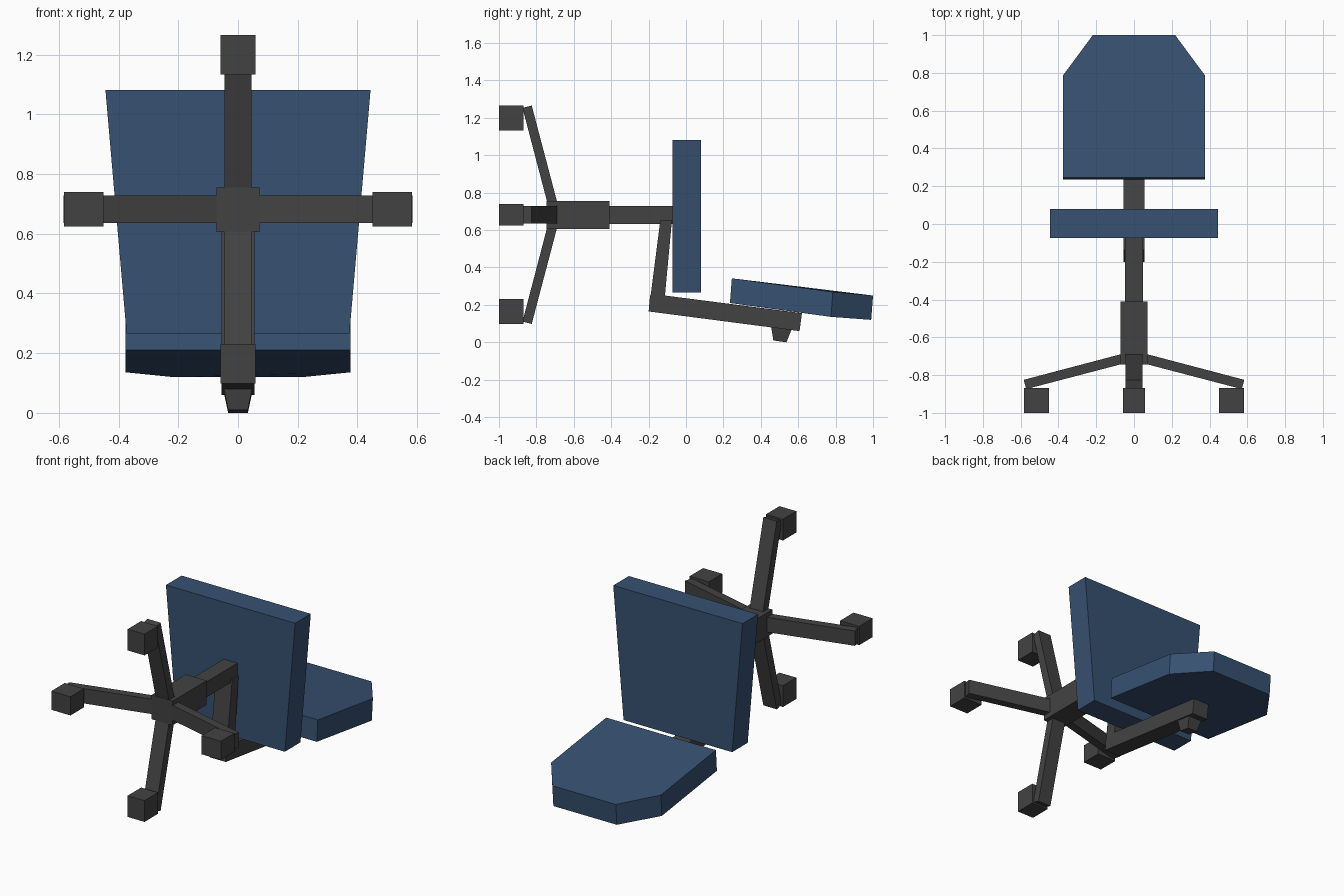
import bpy, math
from mathutils import Matrix, Vector

if "Cube" in bpy.data.objects:
    bpy.data.objects.remove(bpy.data.objects["Cube"])


def mat(name, rgb):
    m = bpy.data.materials.new(name)
    m.diffuse_color = (*rgb, 1)
    m.use_nodes = True
    m.node_tree.nodes["Principled BSDF"].inputs["Base Color"].default_value = m.diffuse_color
    return m


BLUE = mat("blue fabric", (0.038, 0.082, 0.165))
GREY = mat("charcoal plastic", (0.055, 0.055, 0.055))


def loft(name, a, b, m, M=Matrix()):
    """Solid between two matching point loops."""
    n = len(a)
    faces = [tuple(range(n))[::-1], tuple(range(n, 2 * n))]
    faces += [(i, (i + 1) % n, n + (i + 1) % n, n + i) for i in range(n)]
    me = bpy.data.meshes.new(name)
    me.from_pydata([M @ Vector(p) for p in a + b], [], faces)
    me.materials.append(m)
    ob = bpy.data.objects.new(name, me)
    bpy.context.collection.objects.link(ob)
    # consistent outward normals
    import bmesh
    bm = bmesh.new()
    bm.from_mesh(me)
    bmesh.ops.recalc_face_normals(bm, faces=bm.faces)
    bm.to_mesh(me)
    bm.free()
    return ob


def side_profile(name, pts, w, m, M=Matrix()):
    """Extrude a (y, z) outline across x by half width w."""
    return loft(name, [(-w, y, z) for y, z in pts], [(w, y, z) for y, z in pts], m, M)


def rect(y0, y1, z0, z1):
    return [(y0, z0), (y1, z0), (y1, z1), (y0, z1)]


# backrest: tapered slab
back = [(-0.373, 0.265), (0.373, 0.265), (0.444, 1.082), (-0.444, 1.082)]
loft("backrest", [(x, -0.073, z) for x, z in back], [(x, 0.08, z) for x, z in back], BLUE)

# seat: slab with chamfered front corners, bending at the chamfer
outline = [(-0.377, 0.24), (0.377, 0.24), (0.377, 0.78), (0.218, 0.995),
           (-0.218, 0.995), (-0.377, 0.78)]
top = {0.24: 0.342, 0.78: 0.269, 0.995: 0.25}
low = {0.24: 0.21, 0.78: 0.136, 0.995: 0.12}
loft("seat", [(x, y - 0.005, low[y]) for x, y in outline],
     [(x, y + 0.005, top[y]) for x, y in outline], BLUE)

# bent support bracket, split into the upright and the rail under the seat
side_profile("bracket_upright", [(-0.2, 0.165), (-0.113, 0.245), (-0.075, 0.655),
                                 (-0.137, 0.655)], 0.056, GREY)
side_profile("bracket_rail", [(-0.2, 0.165), (0.607, 0.06), (0.62, 0.156),
                              (-0.113, 0.25), (-0.192, 0.25)], 0.056, GREY)

# knob under the rail
loft("knob", [(-0.048, 0.455, 0.085), (0.048, 0.455, 0.085), (0.048, 0.565, 0.07), (-0.048, 0.565, 0.07)],
     [(-0.033, 0.467, 0.01), (0.033, 0.467, 0.01), (0.033, 0.537, 0), (-0.033, 0.537, 0)], GREY)

# column and hub
side_profile("column", rect(-0.42, -0.06, 0.632, 0.728), 0.047, GREY)
side_profile("hub", rect(-0.745, -0.41, 0.605, 0.755), 0.072, GREY)

# four splayed legs with block feet, turned around the column axis
for i in range(4):
    M = Matrix.Translation((0, 0, 0.682)) @ Matrix.Rotation(i * math.pi / 2, 4, 'Y')
    side_profile(f"leg_{i + 1}", [(-0.735, 0.04), (-0.685, 0.053), (-0.825, 0.584),
                                  (-0.874, 0.571)], 0.046, GREY, M)
    side_profile(f"foot_{i + 1}", rect(-1, -0.868, 0.451, 0.583), 0.058, GREY, M)
